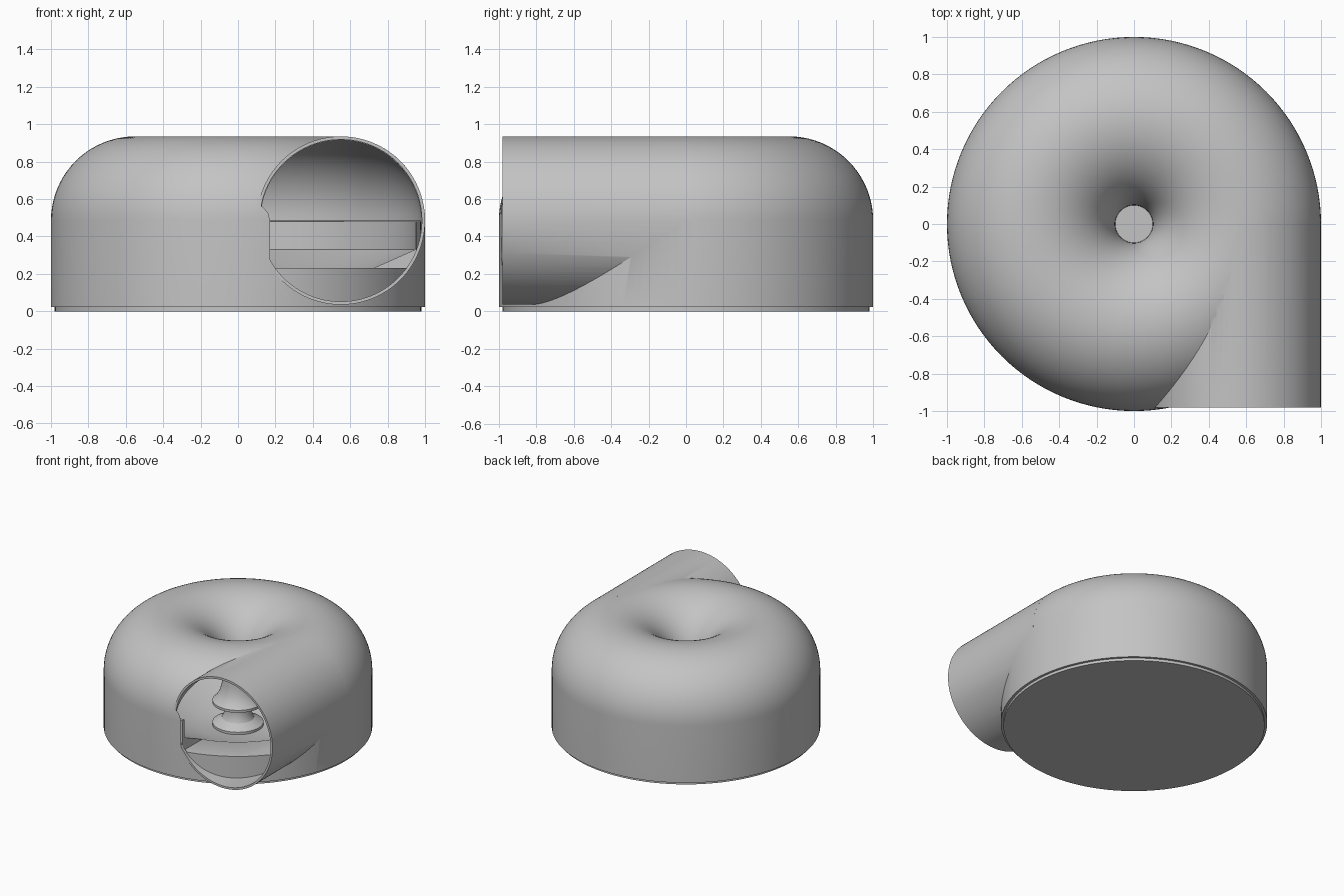
import bpy, bmesh, math
from mathutils import Matrix, Vector

cube = bpy.data.objects.get("Cube")
if cube:
    bpy.data.objects.remove(cube, do_unlink=True)

grey = bpy.data.materials.new("light_grey")
grey.use_nodes = True
colour = (0.55, 0.55, 0.55, 1)
grey.diffuse_color = colour
grey.node_tree.nodes["Principled BSDF"].inputs["Base Color"].default_value = colour

RING, MID, TUBE, BORE = 0.55, 0.485, 0.45, 0.433   # scroll ring radius, height, tube radii
FRONT = -0.98
SEGMENTS = 128


def finish(name, bm):
    bmesh.ops.recalc_face_normals(bm, faces=bm.faces[:])
    mesh = bpy.data.meshes.new(name)
    bm.to_mesh(mesh)
    bm.free()
    mesh.materials.append(grey)
    obj = bpy.data.objects.new(name, mesh)
    bpy.context.collection.objects.link(obj)
    return obj


def revolve(name, profile):
    """Lathe an (r, z) profile that starts and ends on the axis."""
    bm = bmesh.new()
    verts = [bm.verts.new((r, 0, z)) for r, z in profile]
    edges = [bm.edges.new(pair) for pair in zip(verts, verts[1:])]
    bmesh.ops.spin(bm, geom=verts + edges, cent=(0, 0, 0), axis=(0, 0, 1),
                   angle=math.tau, steps=SEGMENTS, use_duplicate=False)
    bmesh.ops.remove_doubles(bm, verts=bm.verts[:], dist=0.0005)
    return finish(name, bm)


def outlet_cylinder(name, radius, y0, y1):
    bm = bmesh.new()
    turn = Matrix.Translation((RING, (y0 + y1) / 2, MID)) @ Matrix.Rotation(math.pi / 2, 4, 'X')
    bmesh.ops.create_cone(bm, cap_ends=True, segments=96, radius1=radius, radius2=radius,
                          depth=y1 - y0, matrix=turn)
    return finish(name, bm)


def box(name, low, high):
    bm = bmesh.new()
    low, high = Vector(low), Vector(high)
    bmesh.ops.create_cube(bm, size=1, matrix=Matrix.Translation((low + high) / 2)
                          @ Matrix.Diagonal((*(high - low), 1)))
    return finish(name, bm)


def combine(target, tool, operation):
    mod = target.modifiers.new(operation.lower(), 'BOOLEAN')
    mod.operation, mod.solver, mod.object = operation, 'EXACT', tool
    bpy.context.view_layer.objects.active = target
    bpy.ops.object.modifier_apply(modifier=mod.name)
    bpy.data.objects.remove(tool, do_unlink=True)


def half_ring(radius, steps=40):
    """Upper half of the scroll section, from the outside to the hub."""
    return [(RING + radius * math.cos(math.pi * i / steps),
             MID + radius * math.sin(math.pi * i / steps)) for i in range(steps + 1)]


# Scroll housing with its straight outlet pipe
housing = revolve("scroll_housing", [(0, 0.022), (1, 0.022)] + half_ring(TUBE) + [(0, MID)])
combine(housing, outlet_cylinder("outlet_pipe", TUBE, FRONT, 0.015), 'UNION')

# Hollow the chamber and the outlet
combine(housing, revolve("chamber", [(0, -0.1), (0.975, -0.1), (0.975, MID - 0.005)]
                         + half_ring(BORE - 0.003) + [(0.12, 0.45), (0, 0.45)]), 'DIFFERENCE')
combine(housing, outlet_cylinder("outlet_bore", BORE, FRONT - 0.005, 0.0), 'DIFFERENCE')

# Base cup with sloping floor, open towards the outlet
base = revolve("base_cup", [(0, 0), (0.98, 0), (0.98, 0.48), (0.95, 0.48),
                            (0.95, 0.33), (0.3, 0.04), (0, 0.04)])
combine(base, box("cup_window", (0.17, -1.1, 0.23), (0.952, -0.05, 0.6)), 'DIFFERENCE')

# Central hub with two flared bells
hub = revolve("hub", [(0, 0.47), (0.118, 0.47), (0.12, 0.38), (0.135, 0.32), (0.16, 0.27),
                      (0.19, 0.24), (0.19, 0.22), (0.1, 0.19), (0.1, 0.14), (0.12, 0.1),
                      (0.19, 0.06), (0.19, 0.03), (0, 0.03)])

# Smooth shading with sharp rims
bpy.ops.object.select_all(action='DESELECT')
for obj in (housing, base, hub):
    obj.select_set(True)
bpy.context.view_layer.objects.active = housing
bpy.ops.object.shade_smooth_by_angle(angle=math.radians(30))
